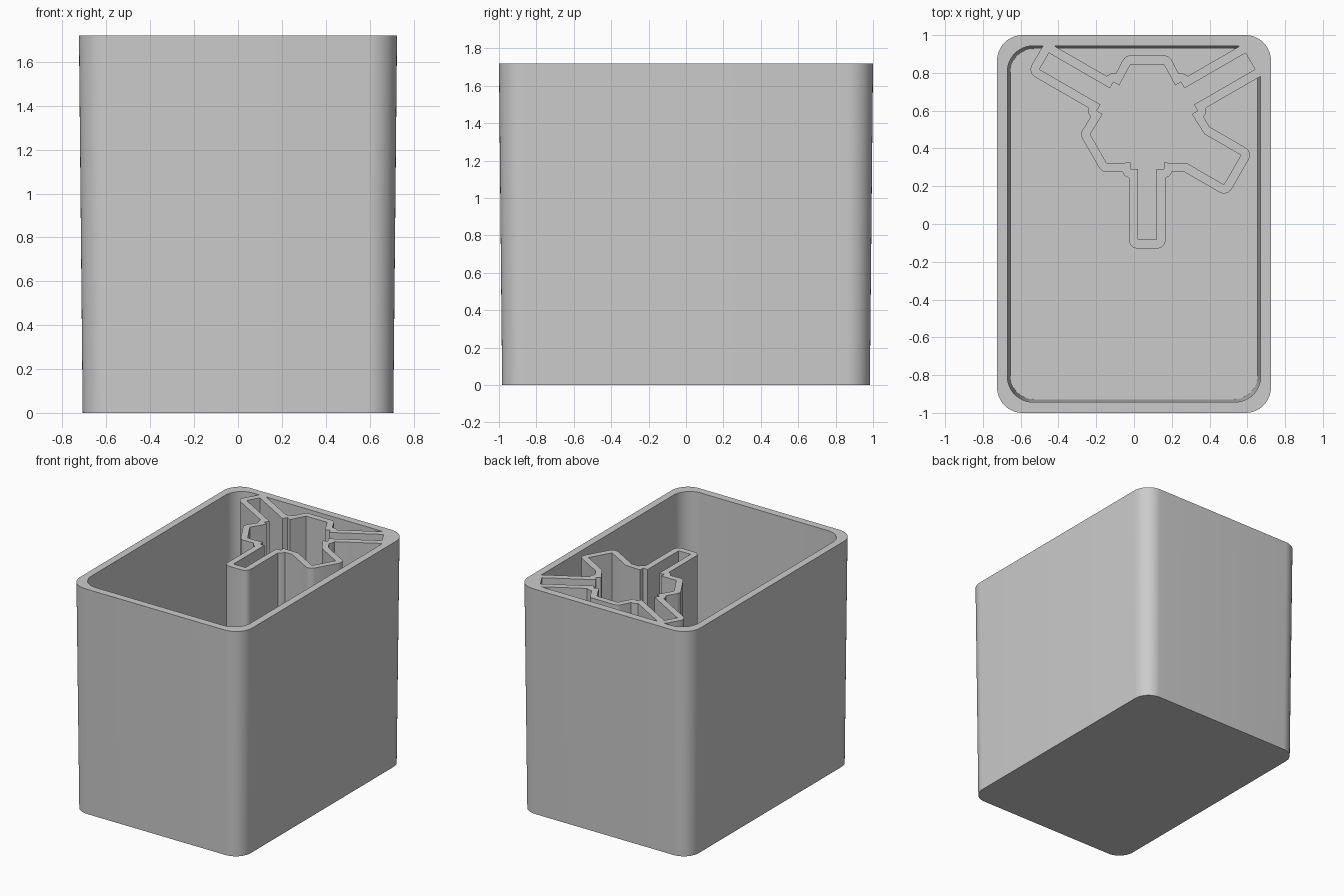
import bpy, bmesh
from math import cos, sin, radians
from mathutils import Matrix, Vector

cube = bpy.data.objects.get("Cube")
if cube:
    bpy.data.objects.remove(cube, do_unlink=True)

HEIGHT, FLOOR = 1.72, 0.06
WALL = 0.047                      # wall thickness of the star-shaped sleeve
CENTRE = Vector((0.07, 0.547))    # axis of the sleeve

grey = bpy.data.materials.new("plain grey")
grey.use_nodes = True
grey.diffuse_color = (0.6, 0.6, 0.6, 1)
grey.node_tree.nodes["Principled BSDF"].inputs["Base Color"].default_value = (0.6, 0.6, 0.6, 1)


def arc(centre, radius, start, end, steps):
    angles = [radians(start + (end - start) * i / steps) for i in range(steps + 1)]
    return [Vector((centre[0] + radius * cos(a), centre[1] + radius * sin(a))) for a in angles]


def rounded_rect(hx, hy, r):
    corners = [(1, 1), (-1, 1), (-1, -1), (1, -1)]
    points = []
    for i, (sx, sy) in enumerate(corners):
        points += arc((sx * (hx - r), sy * (hy - r)), r, 90 * i, 90 * i + 90, 12)
    return points


def loft(name, rings, caps=True):
    """Join rings of equal length, given as (points, z); close the ends or loop round."""
    bm = bmesh.new()
    loops = [[bm.verts.new((p.x, p.y, z)) for p in pts] for pts, z in rings]
    pairs = list(zip(loops, loops[1:]))
    for low, high in pairs:
        n = len(low)
        for i in range(n):
            j = (i + 1) % n
            bm.faces.new((low[i], low[j], high[j], high[i]))
    if caps:
        bm.faces.new(loops[0][::-1])
        bm.faces.new(loops[-1])
    bmesh.ops.recalc_face_normals(bm, faces=bm.faces)
    mesh = bpy.data.meshes.new(name)
    bm.to_mesh(mesh)
    bm.free()
    mesh.materials.append(grey)
    obj = bpy.data.objects.new(name, mesh)
    bpy.context.collection.objects.link(obj)
    return obj


def combine(obj, other, operation):
    mod = obj.modifiers.new(operation.lower(), "BOOLEAN")
    mod.object, mod.operation, mod.solver = other, operation, "EXACT"
    bpy.context.view_layer.objects.active = obj
    bpy.ops.object.modifier_apply(modifier=mod.name)
    bpy.data.objects.remove(other, do_unlink=True)


def mirrored(points):
    return [Vector((p.x, -p.y)) for p in reversed(points)]


def turned(points, angle):
    spin = Matrix.Rotation(radians(angle), 2)
    return [spin @ p for p in points]


# Sleeve sections: an arm and the lobe that follows it, repeated three times
def sleeve_section(arm, lobe, long_lobe):
    points = []
    for angle in (-90, 30, 150):
        bump = long_lobe if angle == -90 else lobe
        points += turned(arm, angle) + turned(mirrored(bump) + bump, angle + 60)
        points += turned(mirrored(arm), angle + 120)
    return [CENTRE + p for p in points]


slot_arm = [Vector(p) for p in ((0.63, 0.05), (0.257, 0.05), (0.257, 0.088), (0.222, 0.088))]
slot_lobe = [Vector((0.298, 0.088))]
slot_long = [Vector((0.521, 0.09)), Vector((0.298, 0.09))]

shell_arm = arc((0.63, 0.05), WALL, 0, 90, 6)
shell_arm += [Vector(p) for p in ((0.304, 0.097), (0.303, 0.1), (0.29, 0.121), (0.269, 0.133))]
shell_lobe = arc((0.298, 0.088), WALL, 0, 60, 5)
shell_long = arc((0.521, 0.09), WALL, 0, 90, 6) + [Vector((0.301, 0.137))]

slot = sleeve_section(slot_arm, slot_lobe, slot_long)
shell = sleeve_section(shell_arm, shell_lobe, shell_long)

# Tapered open box with a thick rim and floor
box = loft("storage_box", [
    (rounded_rect(0.708, 0.983, 0.125), 0),
    (rounded_rect(0.725, 1.0, 0.135), HEIGHT),
    (rounded_rect(0.67, 0.943, 0.135), HEIGHT),
    (rounded_rect(0.655, 0.928, 0.125), FLOOR),
])

# Hollow sleeve rising from the floor, flush with the rim
sleeve = loft("divider_sleeve", [(shell, FLOOR / 2), (shell, HEIGHT)])
combine(box, sleeve, "UNION")
cutter = loft("slot_cutter", [(slot, FLOOR), (slot, HEIGHT + 0.1)])
combine(box, cutter, "DIFFERENCE")

bpy.ops.object.select_all(action="DESELECT")
box.select_set(True)
bpy.context.view_layer.objects.active = box
bpy.ops.object.shade_smooth_by_angle(angle=radians(30))
